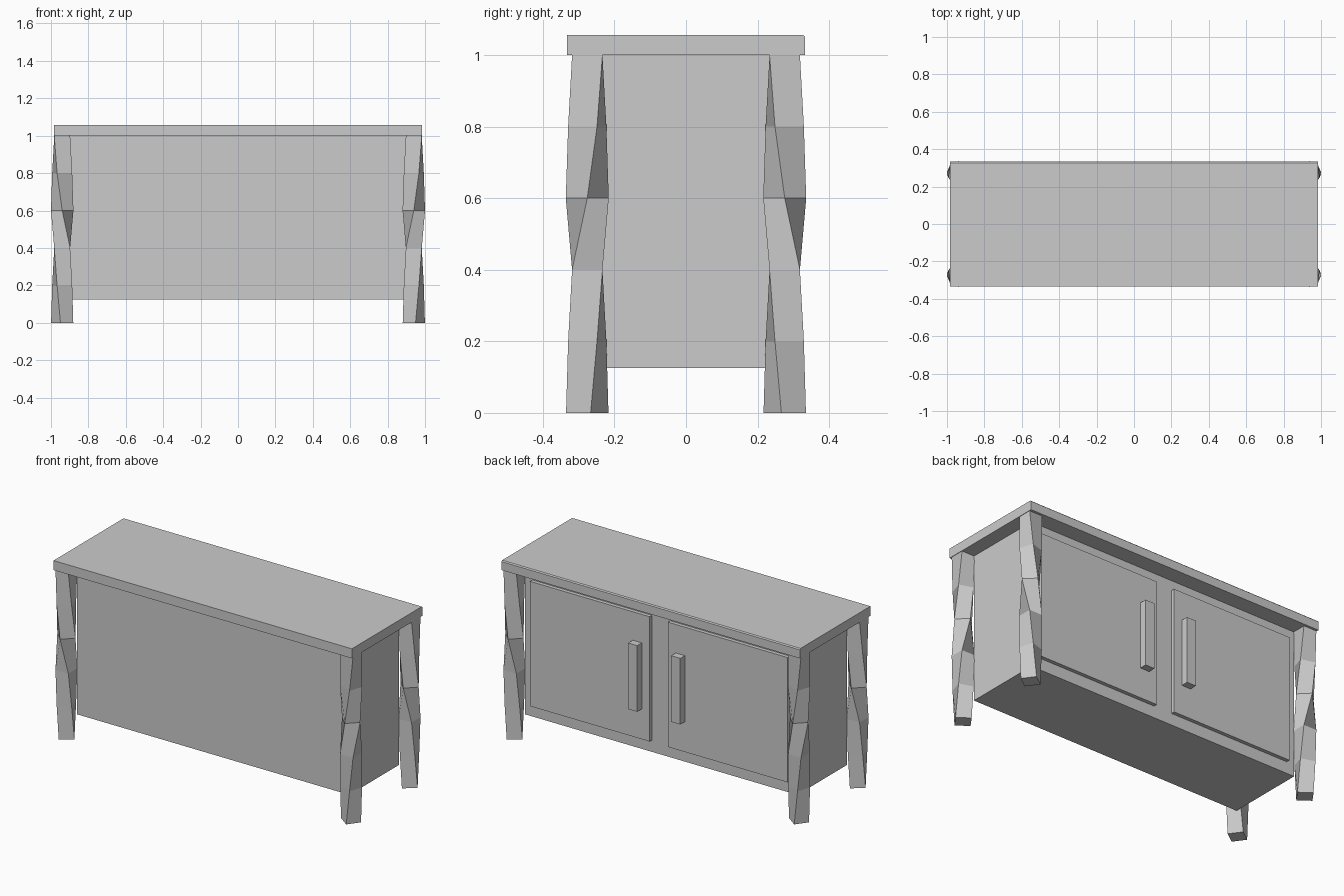
import bpy, bmesh
from math import radians, cos, sin

if "Cube" in bpy.data.objects:
    bpy.data.objects.remove(bpy.data.objects["Cube"])


def finish(bm, name):
    bmesh.ops.recalc_face_normals(bm, faces=bm.faces)
    me = bpy.data.meshes.new(name)
    bm.to_mesh(me)
    bm.free()
    ob = bpy.data.objects.new(name, me)
    bpy.context.collection.objects.link(ob)
    return ob


def box(name, x0, x1, y0, y1, z0, z1, bevel_back=0):
    bm = bmesh.new()
    bmesh.ops.create_cube(bm, size=1)
    for v in bm.verts:
        v.co = ((x0 + x1) / 2 + v.co.x * (x1 - x0),
                (y0 + y1) / 2 + v.co.y * (y1 - y0),
                (z0 + z1) / 2 + v.co.z * (z1 - z0))
    if bevel_back:
        edges = [e for e in bm.edges
                 if all(v.co.y > y1 - 1e-4 and v.co.z > z1 - 1e-4 for v in e.verts)]
        bmesh.ops.bevel(bm, geom=edges, offset=bevel_back, segments=1, affect='EDGES')
    return finish(bm, name)


def twisted_leg(name, sx, sy):
    # square post, rings every 0.2, turning as it goes down; mirrored by sx, sy
    bm = bmesh.new()
    rings = []
    for z, turn in ((1, 0), (.8, 18), (.6, 45), (.4, 90), (.2, 108), (0, 126)):
        ring = []
        for k in range(4):
            a = radians(45 + 90 * k - turn)
            ring.append(bm.verts.new((sx * (.94 + .06 * cos(a)),
                                      sy * (.276 - .06 * sin(a)), z)))
        rings.append(ring)
    for a, b in zip(rings, rings[1:]):
        for k in range(4):
            j = (k + 1) % 4
            bm.faces.new((a[k], a[j], b[j], b[k]))
    bm.faces.new(rings[0])
    bm.faces.new(rings[-1])
    return finish(bm, name)


# Top slab and cabinet body
box("top_slab", -.985, .985, -.333, .333, 1, 1.057, bevel_back=.006)
box("cabinet_body", -.9, .9, -.235, .235, .125, 1)

# Doors and handles on the +y side
for s, side in ((-1, "left"), (1, "right")):
    box(side + "_door", *sorted((s * .06, s * .85)), .225, .257, .195, .94)
    box(side + "_handle", *sorted((s * .112, s * .172)), .25, .30, .375, .77)
    for t, end in ((-1, "front"), (1, "back")):
        twisted_leg(f"{end}_{side}_leg", s, t)
